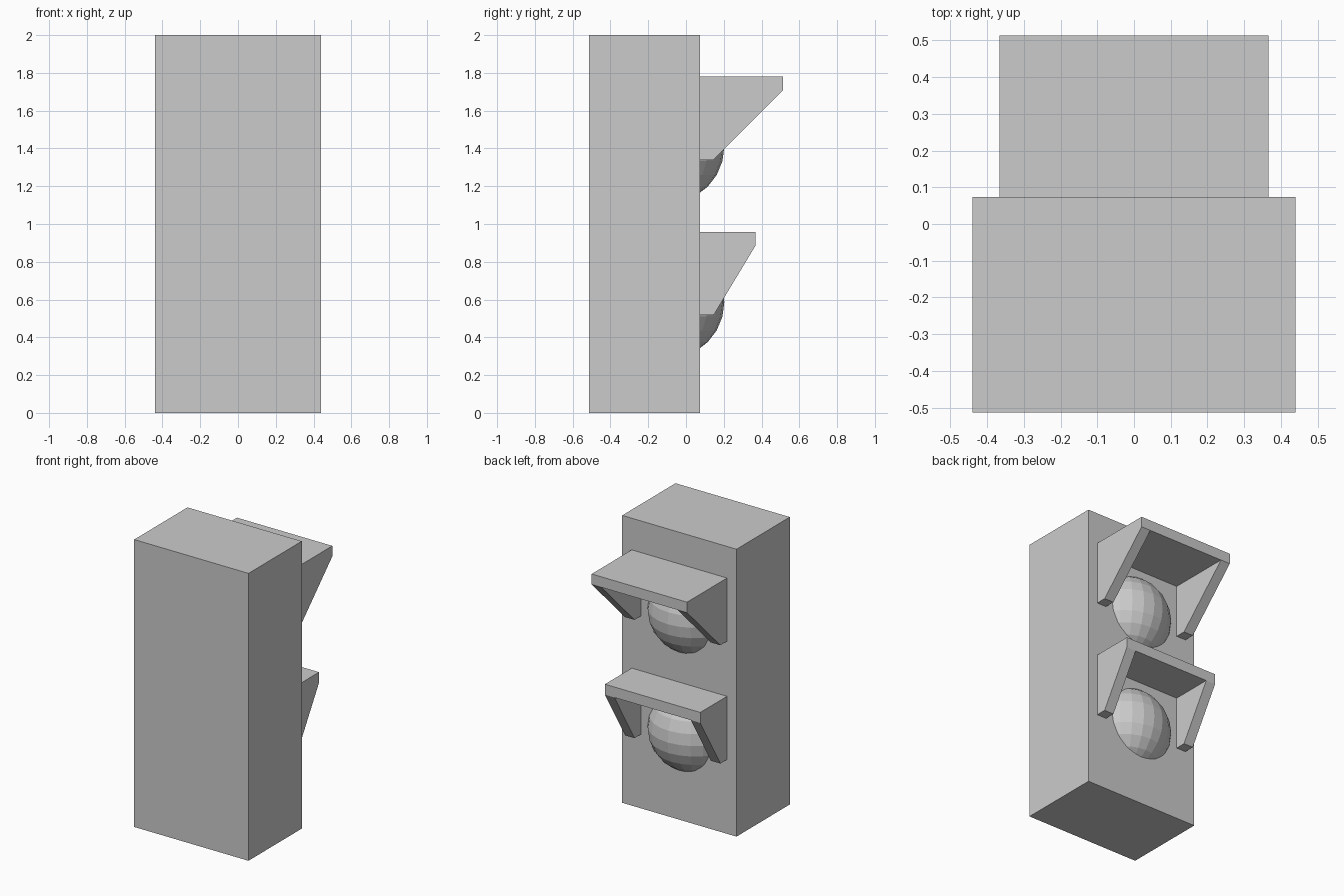
import bpy, bmesh
from mathutils import Matrix

if "Cube" in bpy.data.objects:
    bpy.data.objects.remove(bpy.data.objects["Cube"])

FACE_Y = 0.073   # rear face of the housing, carrying the lamps
WALL = 0.073     # hood thickness


def finish(name, bm):
    bmesh.ops.recalc_face_normals(bm, faces=bm.faces)
    mesh = bpy.data.meshes.new(name)
    bm.to_mesh(mesh)
    bm.free()
    obj = bpy.data.objects.new(name, mesh)
    bpy.context.collection.objects.link(obj)
    return obj


def prism(bm, profile, x0, x1):
    """Extrude a (y, z) profile from x0 to x1."""
    face = bm.faces.new([bm.verts.new((x0, y, z)) for y, z in profile])
    ext = bmesh.ops.extrude_face_region(bm, geom=[face])["geom"]
    verts = [v for v in ext if isinstance(v, bmesh.types.BMVert)]
    bmesh.ops.translate(bm, verts=verts, vec=(x1 - x0, 0, 0))


# Housing
bm = bmesh.new()
prism(bm, [(-0.513, 0), (FACE_Y, 0), (FACE_Y, 2), (-0.513, 2)], -0.44, 0.44)
finish("housing", bm)


def hood(name, top, reach):
    """Roof slab with a tapering cheek on each side."""
    low, lip = top - 0.44, top - WALL
    foot = FACE_Y + WALL
    # point on the sloping edge is the roof's front lower edge
    cheek = [(FACE_Y, low), (foot, low), (reach, lip), (reach, top), (FACE_Y, top)]
    roof = [(FACE_Y, lip), (reach, lip), (reach, top), (FACE_Y, top)]
    bm = bmesh.new()
    prism(bm, cheek, -0.367, -0.367 + WALL)
    prism(bm, cheek, 0.367 - WALL, 0.367)
    prism(bm, roof, -0.367 + WALL, 0.367 - WALL)
    finish(name, bm)


def lamp(name, z):
    """Faceted ball set into the housing, only its front cap showing."""
    bm = bmesh.new()
    bmesh.ops.create_uvsphere(bm, u_segments=24, v_segments=12, radius=0.3,
                              matrix=Matrix.Translation((0, -0.097, z)))
    cut = bmesh.ops.bisect_plane(bm, geom=bm.verts[:] + bm.edges[:] + bm.faces[:],
                                 plane_co=(0, FACE_Y, 0), plane_no=(0, 1, 0),
                                 clear_inner=True)["geom_cut"]
    rim = [e for e in cut if isinstance(e, bmesh.types.BMEdge)]
    bmesh.ops.edgeloop_fill(bm, edges=rim)
    finish(name, bm)


# Upper and lower lamps, the upper hood reaching further
for label, top, reach in (("upper", 1.78, 0.513), ("lower", 0.957, 0.367)):
    hood(label + "_hood", top, reach)
    lamp(label + "_lamp", top - 0.37)
